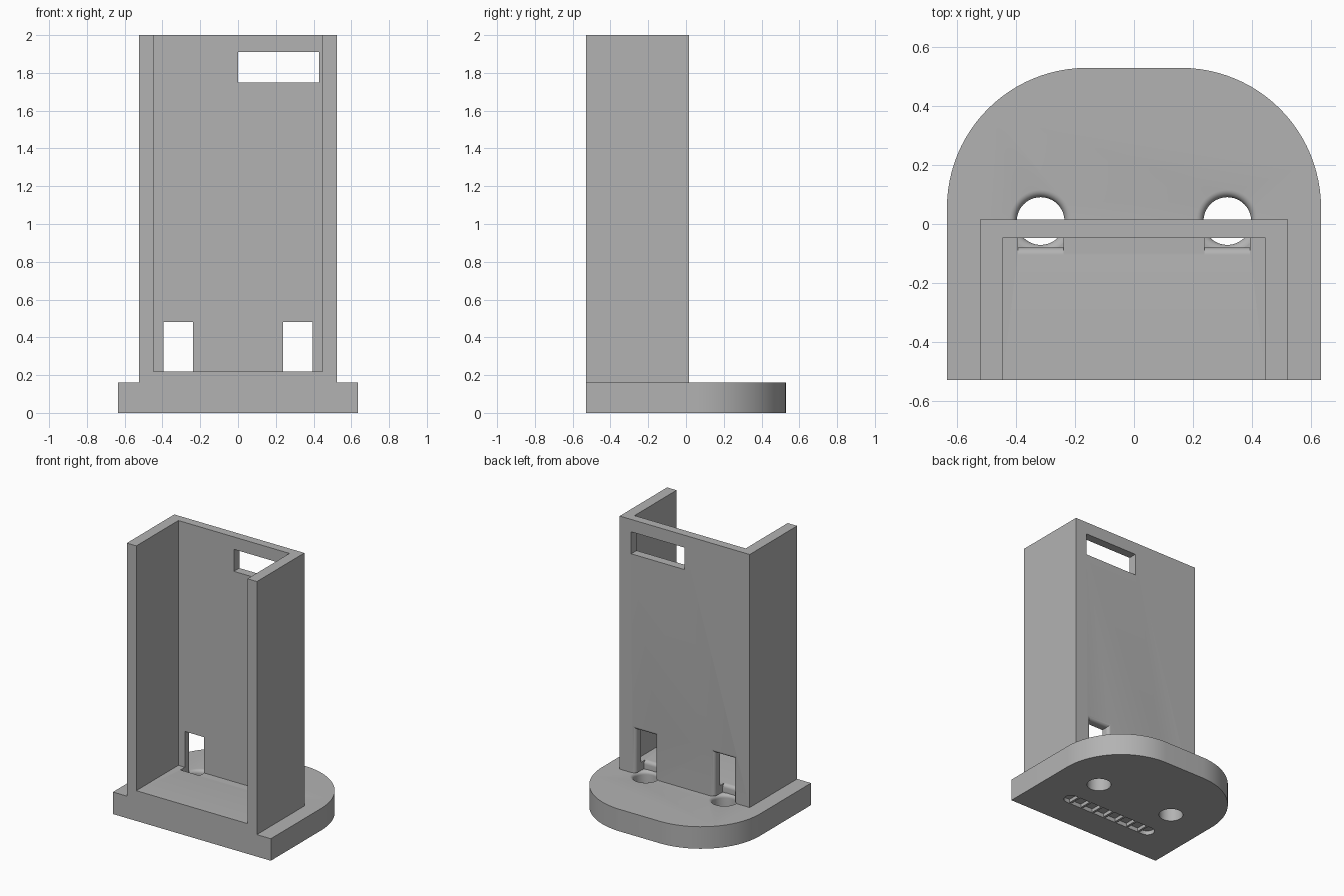
import bpy, bmesh
from math import sin, cos, pi, sqrt

if "Cube" in bpy.data.objects:
    bpy.data.objects.remove(bpy.data.objects["Cube"])

grey = bpy.data.materials.new("plain grey")
grey.use_nodes = True
GREY = (0.45, 0.45, 0.45, 1)
grey.diffuse_color = GREY
grey.node_tree.nodes["Principled BSDF"].inputs["Base Color"].default_value = GREY


def loft(name, rings):
    """Closed solid through rings that all have the same point count."""
    bm = bmesh.new()
    loops = [[bm.verts.new(p) for p in ring] for ring in rings]
    for a, b in zip(loops, loops[1:]):
        for i in range(len(a)):
            j = (i + 1) % len(a)
            bm.faces.new((a[i], a[j], b[j], b[i]))
    bm.faces.new(loops[0])
    bm.faces.new(loops[-1])
    bmesh.ops.recalc_face_normals(bm, faces=bm.faces[:])
    mesh = bpy.data.meshes.new(name)
    bm.to_mesh(mesh)
    bm.free()
    mesh.materials.append(grey)
    obj = bpy.data.objects.new(name, mesh)
    bpy.context.collection.objects.link(obj)
    return obj


def prism(name, outline, z0, z1):
    return loft(name, [[(x, y, z) for x, y in outline] for z in (z0, z1)])


def box(name, x0, x1, y0, y1, z0, z1):
    return prism(name, [(x0, y0), (x1, y0), (x1, y1), (x0, y1)], z0, z1)


def arc(cx, cy, r, start, end, steps):
    angles = [start + (end - start) * i / steps for i in range(steps + 1)]
    return [(cx + r * cos(a), cy + r * sin(a)) for a in angles]


def combine(target, tool, operation):
    """Apply a boolean and remove the tool."""
    bpy.context.view_layer.objects.active = target
    mod = target.modifiers.new("combine", "BOOLEAN")
    mod.operation = operation
    mod.solver = "EXACT"
    mod.object = tool
    bpy.ops.object.modifier_apply(modifier=mod.name)
    bpy.data.objects.remove(tool)


# Base plate with large rounded rear corners
W, D, BASE, R = 0.635, 0.53, 0.16, 0.475
outline = [(-W, -D), (W, -D)]
outline += arc(W - R, D - R, R, 0, pi / 2, 24)
outline += arc(R - W, D - R, R, pi / 2, pi, 24)
stand = prism("charger_stand", outline, 0, BASE)
stand.name = "stand_body"

# Upright housing, open at the front and top
FLOOR, BACK = 0.22, 0.015
combine(stand, box("housing", -0.523, 0.523, -D, BACK, 0.08, 2), "UNION")
combine(stand, box("cavity", -0.447, 0.447, -0.7, -0.047, FLOOR, 2.1), "DIFFERENCE")

# Upper rear window
combine(stand, box("window", 0, 0.43, -0.2, 0.2, 1.75, 1.91), "DIFFERENCE")

# Cable openings with rounded edges, and holes through the base
F, STEPS = 0.025, 6
curve = [(F * sin(i * pi / 2 / STEPS), F * (1 - cos(i * pi / 2 / STEPS)))
         for i in range(STEPS + 1)]


def opening_ring(cx, y, flare, bottom):
    w, top = 0.0775 + flare, 0.48 + flare
    return [(cx - w, y, bottom), (cx + w, y, bottom), (cx + w, y, top), (cx - w, y, top)]


def hole_ring(cx, r, z):
    return [(x, y, z) for x, y in arc(cx, 0.01, r, 0, 2 * pi, 48)[:-1]]


for cx in (-0.317, 0.317):
    low = BASE + 0.001
    rings = [opening_ring(cx, -0.105 + t, 0, FLOOR - d) for t, d in curve]
    rings += [opening_ring(cx, -0.0795, 0, low)]
    rings += [opening_ring(cx, BACK - F + t, d, low) for t, d in curve]
    rings += [opening_ring(cx, 0.1, F, low)]
    combine(stand, loft("cable_opening", rings), "DIFFERENCE")

    rings = [hole_ring(cx, 0.081, -0.1)]
    rings += [hole_ring(cx, 0.081 + d, BASE - F + t) for t, d in curve]
    rings += [hole_ring(cx, 0.081 + F, BASE + 0.002)]
    combine(stand, loft("cable_hole", rings), "DIFFERENCE")

# Ribbed, round-ended recess in the underside
SLOT_Y, SLOT_R, HALF = -0.26, 0.05, 0.335
slot = arc(HALF, SLOT_Y, SLOT_R, -pi / 2, pi / 2, 12)
slot += arc(-HALF, SLOT_Y, SLOT_R, pi / 2, 3 * pi / 2, 12)
combine(stand, prism("recess", slot, -0.1, 0.03), "DIFFERENCE")
for i in range(7):
    x = (i - 3) * 0.1
    box("underside_rib", x - 0.008, x + 0.008, SLOT_Y - SLOT_R, SLOT_Y + SLOT_R, 0.005, 0.03)

# Shading
bpy.ops.object.select_all(action="DESELECT")
stand.select_set(True)
bpy.context.view_layer.objects.active = stand
bpy.ops.object.shade_smooth_by_angle(angle=pi / 6)
